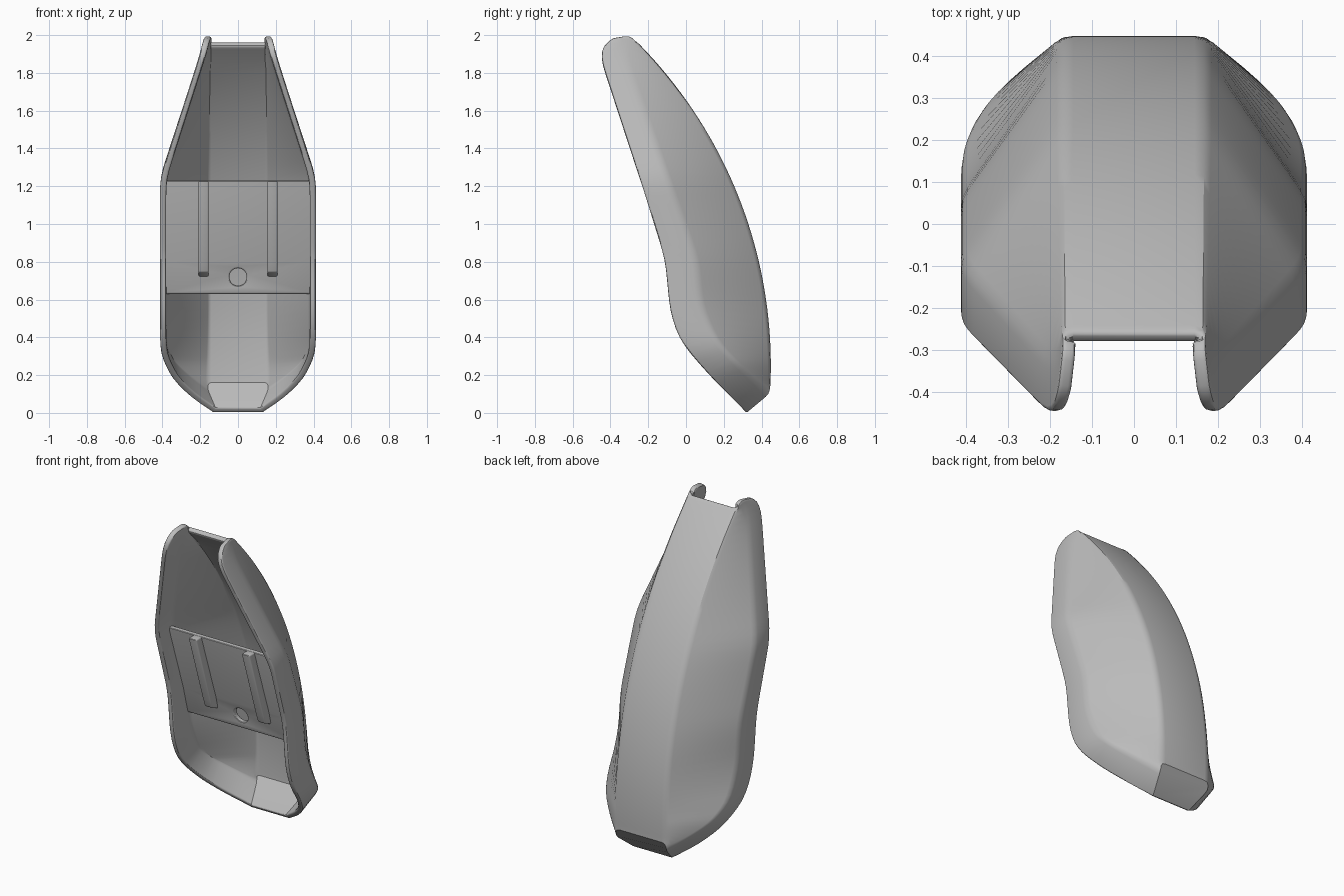
import bpy, bmesh
from math import sqrt, radians
from mathutils import Vector

cube = bpy.data.objects.get("Cube")
if cube:
    bpy.data.objects.remove(cube, do_unlink=True)

grey = bpy.data.materials.new("plain_grey")
grey.use_nodes = True
colour = (0.5, 0.5, 0.5, 1)
grey.diffuse_color = colour
grey.node_tree.nodes["Principled BSDF"].inputs["Base Color"].default_value = colour

RIDGE_X = 0.17
THICKNESS = 0.033


def make_object(name, bm):
    mesh = bpy.data.meshes.new(name)
    bm.to_mesh(mesh)
    bm.free()
    mesh.materials.append(grey)
    obj = bpy.data.objects.new(name, mesh)
    bpy.context.collection.objects.link(obj)
    return obj


def bevel(obj, width, angle, clamp=True):
    mod = obj.modifiers.new("soft_edges", "BEVEL")
    mod.width, mod.segments = width, 3
    mod.limit_method, mod.angle_limit = "ANGLE", radians(angle)
    mod.use_clamp_overlap = clamp


def finish(obj):
    # Bake the modifiers, then shade with sharp edges kept
    bpy.ops.object.select_all(action="DESELECT")
    obj.select_set(True)
    bpy.context.view_layer.objects.active = obj
    bpy.ops.object.convert(target="MESH")
    bpy.ops.object.shade_smooth_by_angle(angle=radians(30))


def ridge_y(z):
    # The spine is one circular arc
    radius = 2.428
    return 0.449 - radius + sqrt(radius ** 2 - (z - 0.25) ** 2)


# Stations from top to bottom: rim point, crease point, spine height
stations = [
    ((0.18, -0.385, 1.985), (0.17, -0.30, 2.0), 1.965),
    ((0.19, -0.435, 1.955), (0.178, -0.32, 1.97), 1.93),
    ((0.205, -0.455, 1.89), (0.20, -0.33, 1.90), 1.87),
    ((0.413, -0.243, 1.24), (0.413, -0.10, 1.25), 1.25),
    ((0.413, -0.11, 0.81), (0.413, 0.055, 0.81), 0.81),
    ((0.413, -0.085, 0.54), (0.413, 0.075, 0.58), 0.55),
    ((0.413, -0.04, 0.40), (0.413, 0.13, 0.44), 0.42),
    ((0.41, 0.025, 0.31), (0.413, 0.18, 0.36), 0.33),
    ((0.35, 0.14, 0.18), (0.372, 0.272, 0.265), 0.26),
    ((0.25, 0.24, 0.08), (0.285, 0.357, 0.185), 0.20),
    ((0.13, 0.32, 0.0), (0.175, 0.44, 0.10), 0.15),
]


def subdivide(rows, step=0.05):
    # Split each span evenly by its rim length
    fine = []
    for a, b in zip(rows, rows[1:]):
        count = max(2, round((a[0] - b[0]).length / step))
        fine += [[p.lerp(q, k / count) for p, q in zip(a, b)] for k in range(count)]
    return fine + [rows[-1]]


def relax(rows):
    # Round the bends between stations
    middle = [[(p + q * 2 + r) / 4 for p, q, r in zip(a, b, c)]
              for a, b, c in zip(rows, rows[1:], rows[2:])]
    return [rows[0], *middle, rows[-1]]


def rounded(before, corner, after, radius=0.025):
    # Replace a section corner by a short curve
    start, end = (corner + (p - corner) * min(0.4, radius / (p - corner).length)
                  for p in (before, after))
    return [start, (start + end + corner * 2) / 4, end]


rows = [[Vector(rim), Vector(crease), Vector((0, 0, height))] for rim, crease, height in stations]
rows = relax(relax(subdivide(rows)))

# Shell: spine strip, slanted panels, side walls and bottom wall
bm = bmesh.new()
grid = []
for rim, crease, height in rows:
    ridge = Vector((RIDGE_X, ridge_y(height.z), height.z))
    centre = Vector((0, ridge.y, ridge.z))
    half = [rim, *rounded(rim, crease, ridge), *rounded(crease, ridge, centre)]
    mirrored = [Vector((-p.x, p.y, p.z)) for p in reversed(half)]
    grid.append([bm.verts.new(p) for p in half + mirrored])
for upper, lower in zip(grid, grid[1:]):
    for j in range(len(upper) - 1):
        bm.faces.new((upper[j], lower[j], lower[j + 1], upper[j + 1]))
bm.faces.new(list(reversed(grid[-1])))
shell = make_object("shell", bm)
wall = shell.modifiers.new("wall", "SOLIDIFY")
wall.thickness, wall.offset, wall.use_even_offset = THICKNESS, -1, True
bevel(shell, 0.01, 60, clamp=False)
finish(shell)


def extruded(name, profile, x_min, x_max):
    # Side profile of (y, z) points swept across x
    bm = bmesh.new()
    face = bm.faces.new([bm.verts.new((x_min, y, z)) for y, z in profile])
    result = bmesh.ops.extrude_face_region(bm, geom=[face])
    moved = [v for v in result["geom"] if isinstance(v, bmesh.types.BMVert)]
    bmesh.ops.translate(bm, verts=moved, vec=(x_max - x_min, 0, 0))
    bmesh.ops.recalc_face_normals(bm, faces=bm.faces)
    return make_object(name, bm)


# Mounting plate bridging the side walls
front = [(-0.14, 1.23), (0.005, 0.80), (0.05, 0.63)]
back = [(y + 0.035, z) for y, z in reversed(front)]
plate = extruded("mounting_plate", front + back, -0.387, 0.387)

# Screw hole through the plate
bm = bmesh.new()
bmesh.ops.create_cone(bm, cap_ends=True, segments=32, radius1=0.046, radius2=0.046, depth=0.4)
cutter = make_object("hole_cutter", bm)
cutter.rotation_euler.x = radians(90)
cutter.location = (0, 0.03, 0.72)
cutter.hide_render = True
hole = plate.modifiers.new("screw_hole", "BOOLEAN")
hole.object, hole.solver = cutter, "EXACT"
bevel(plate, 0.009, 40)
finish(plate)
cutter.hide_set(True)

# Two upright rails on the plate
rail = [(-0.19, 1.228), (-0.05, 0.80), (-0.03, 0.745), (0.03, 0.72), (0.02, 0.80), (-0.12, 1.228)]
for side, x_min in (("left", 0.155), ("right", -0.21)):
    obj = extruded(side + "_rail", rail, x_min, x_min + 0.055)
    bevel(obj, 0.008, 35)
    finish(obj)
